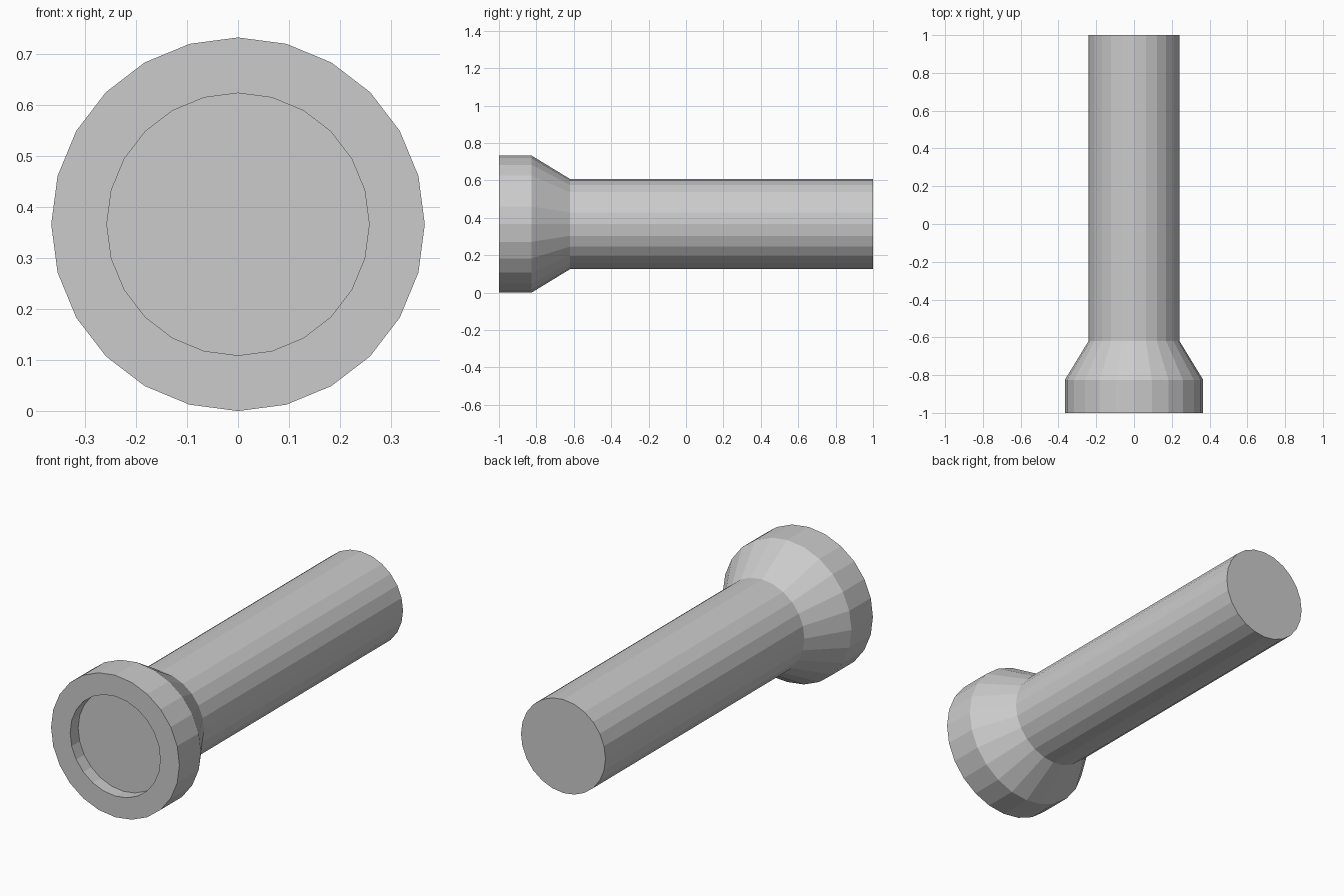
import bpy, bmesh
from math import sin, cos, pi

if "Cube" in bpy.data.objects:
    bpy.data.objects.remove(bpy.data.objects["Cube"])

SIDES = 24
AXIS_Z = 0.366


def lathe(name, profile, cap_start=False, cap_end=False):
    """Revolve (y, radius) points around the horizontal torch axis."""
    bm = bmesh.new()
    rings = [[bm.verts.new((r * sin(2 * pi * i / SIDES), y, r * cos(2 * pi * i / SIDES)))
              for i in range(SIDES)] for y, r in profile]
    for a, b in zip(rings, rings[1:]):
        for i in range(SIDES):
            j = (i + 1) % SIDES
            bm.faces.new((a[i], b[i], b[j], a[j]))
    if cap_start:
        bm.faces.new(rings[0])
    if cap_end:
        bm.faces.new(rings[-1][::-1])
    bmesh.ops.recalc_face_normals(bm, faces=bm.faces)
    mesh = bpy.data.meshes.new(name)
    bm.to_mesh(mesh)
    bm.free()
    obj = bpy.data.objects.new(name, mesh)
    obj.location.z = AXIS_Z
    bpy.context.collection.objects.link(obj)
    return obj


# One continuous shell: recessed lens, front rim, flared head, handle, end cap
lathe("flashlight_body", [
    (-0.935, 0.257),   # lens at the bottom of the recess
    (-1.0, 0.257),     # inner edge of rim
    (-1.0, 0.366),     # outer edge of rim
    (-0.825, 0.366),   # end of straight head
    (-0.62, 0.241),    # taper meets handle
    (1.0, 0.241),      # tail end
], cap_start=True, cap_end=True)
